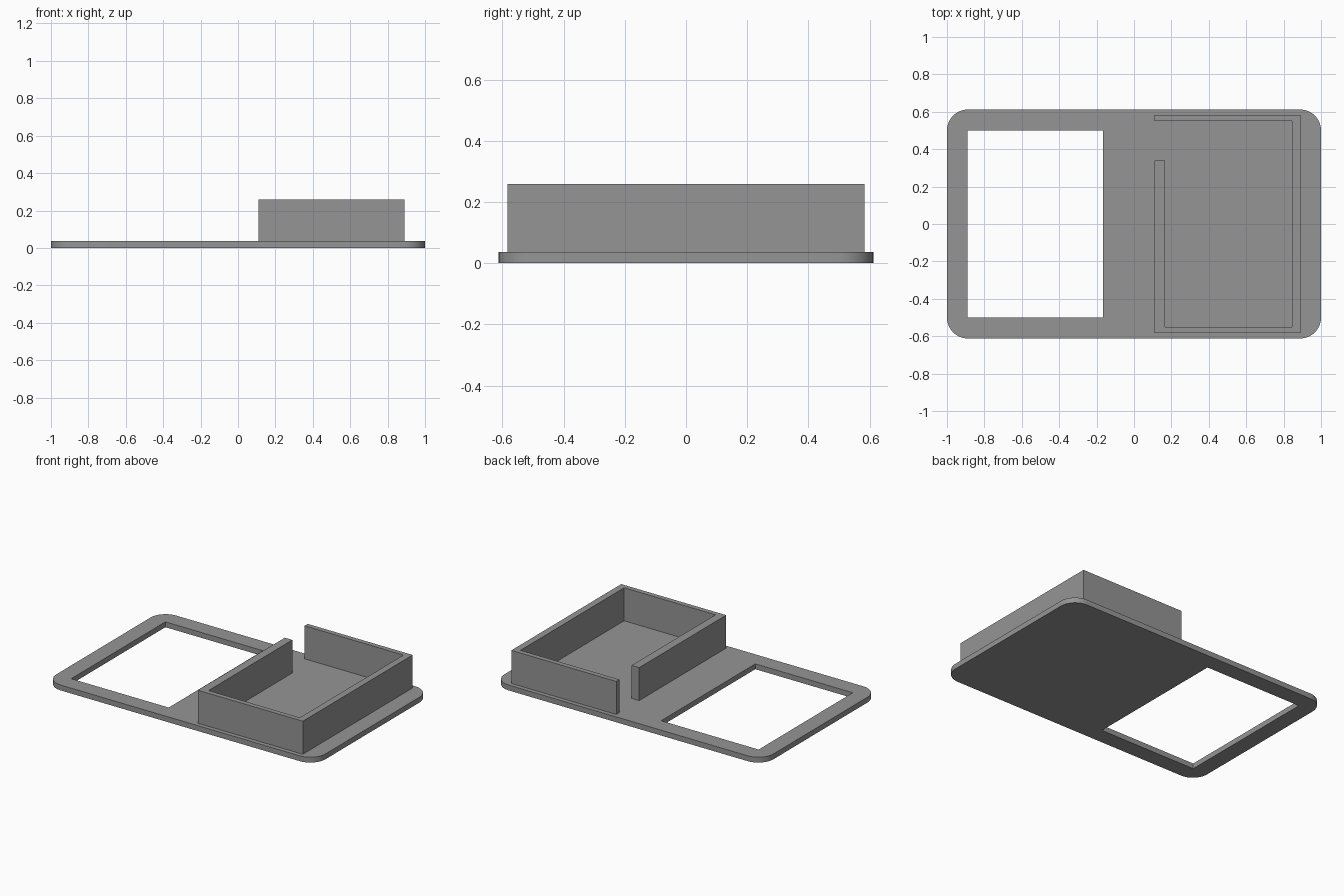
import bpy, bmesh, math

cube = bpy.data.objects.get("Cube")
if cube:
    bpy.data.objects.remove(cube, do_unlink=True)

grey = bpy.data.materials.new("mid grey")
grey.use_nodes = True
colour = (0.3, 0.3, 0.3, 1)
grey.diffuse_color = colour
grey.node_tree.nodes["Principled BSDF"].inputs["Base Color"].default_value = colour


def prism(name, outline, z0, z1):
    """Extrude a flat outline from z0 to z1."""
    bm = bmesh.new()
    face = bm.faces.new([bm.verts.new((x, y, z0)) for x, y in outline])
    top = bmesh.ops.extrude_face_region(bm, geom=[face])["geom"]
    verts = [v for v in top if isinstance(v, bmesh.types.BMVert)]
    bmesh.ops.translate(bm, verts=verts, vec=(0, 0, z1 - z0))
    bmesh.ops.recalc_face_normals(bm, faces=bm.faces)
    mesh = bpy.data.meshes.new(name)
    bm.to_mesh(mesh)
    bm.free()
    mesh.materials.append(grey)
    obj = bpy.data.objects.new(name, mesh)
    bpy.context.collection.objects.link(obj)
    return obj


def rounded_rectangle(half_x, half_y, radius, steps=12):
    points = []
    for quarter, (sx, sy) in enumerate([(1, 1), (-1, 1), (-1, -1), (1, -1)]):
        for i in range(steps + 1):
            a = (quarter + i / steps) * math.pi / 2
            points.append((sx * (half_x - radius) + radius * math.cos(a),
                           sy * (half_y - radius) + radius * math.sin(a)))
    return points


# Base plate with rounded corners
thickness = 0.036
plate = prism("base_plate", rounded_rectangle(1, 0.612, 0.112), 0, thickness)

# Rectangular window through the plate
cutter = prism("window_cutter", [(-0.89, -0.5), (-0.165, -0.5), (-0.165, 0.5), (-0.89, 0.5)], -0.1, 0.1)
cutter.hide_render = True
cut = plate.modifiers.new("window", "BOOLEAN")
cut.operation = "DIFFERENCE"
cut.solver = "EXACT"
cut.object = cutter
bpy.context.view_layer.objects.active = plate
plate.select_set(True)
bpy.ops.object.modifier_apply(modifier=cut.name)
bpy.data.objects.remove(cutter, do_unlink=True)
bpy.ops.object.shade_smooth_by_angle(angle=math.radians(30))

# Tray wall, open at the back corner nearest the window
left, right, side = 0.11, 0.89, 0.583
inner_left, inner_right, inner_side = 0.166, 0.845, 0.55
gap = 0.34
prism("tray_wall", [
    (left, gap), (left, -side), (right, -side), (right, side), (left, side),
    (left, inner_side), (inner_right, inner_side), (inner_right, -inner_side),
    (inner_left, -inner_side), (inner_left, gap)], thickness, 0.258)
